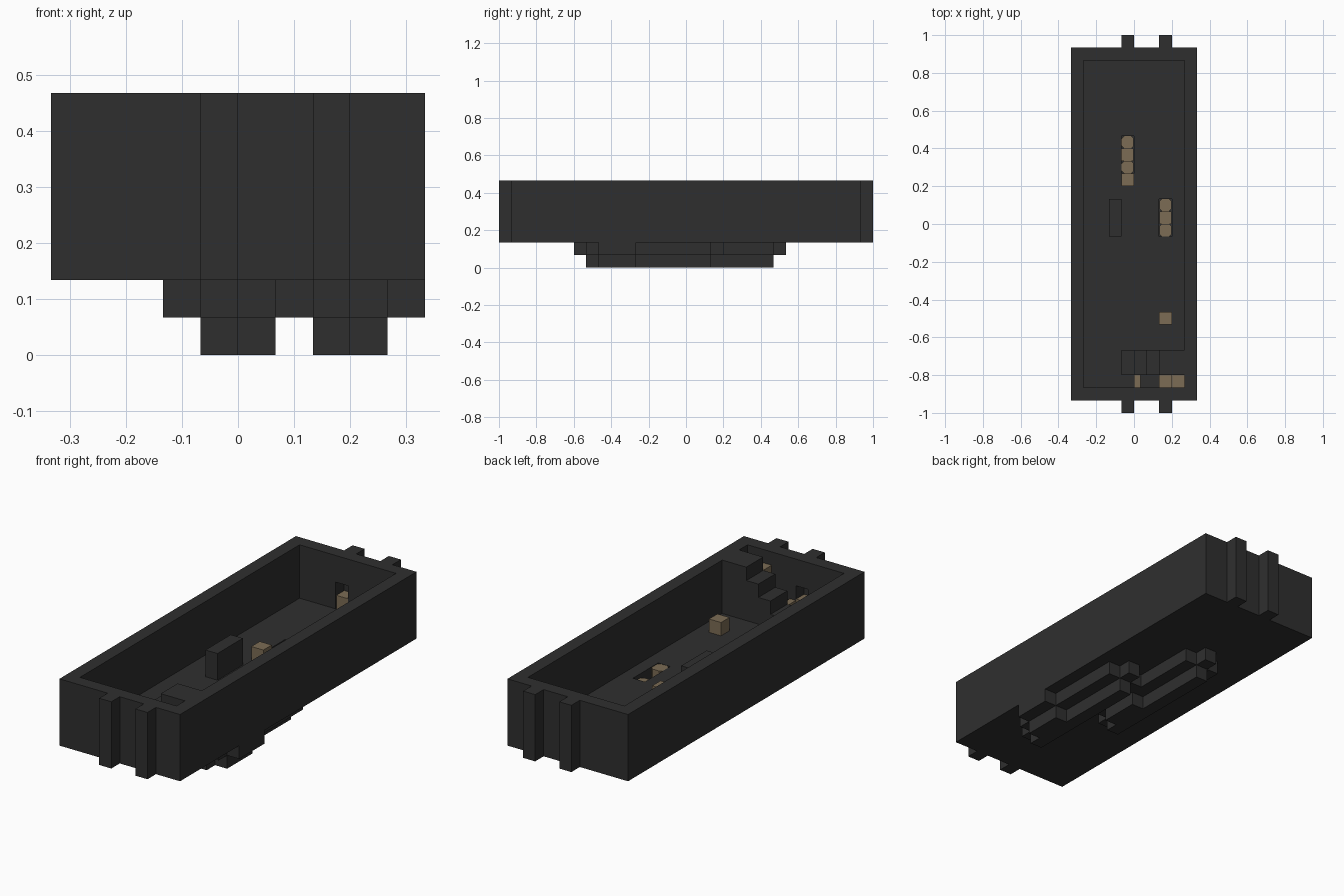
import bpy, bmesh, math
from itertools import product

UNIT = 1 / 15  # size of one block

cube = bpy.data.objects.get("Cube")
if cube:
    bpy.data.objects.remove(cube, do_unlink=True)


def material(name, color):
    mat = bpy.data.materials.new(name)
    mat.use_nodes = True
    mat.diffuse_color = color
    mat.node_tree.nodes["Principled BSDF"].inputs["Base Color"].default_value = color
    return mat


DARK = material("dark_stone", (0.028, 0.028, 0.028, 1))
TAN = material("tan_stone", (0.2, 0.15, 0.09, 1))


def cells(x, y, z):
    """All whole blocks inside the given ranges."""
    return set(product(range(*x), range(*y), range(*z)))


def finish(name, bm, mat):
    mesh = bpy.data.meshes.new(name)
    bm.to_mesh(mesh)
    bm.free()
    mesh.materials.append(mat)
    obj = bpy.data.objects.new(name, mesh)
    bpy.context.collection.objects.link(obj)
    return obj


def block_skin(name, filled, mat):
    """Outer skin of a set of blocks, with flat areas merged."""
    bm = bmesh.new()
    for cell in filled:
        for axis, step in product(range(3), (0, 1)):
            near = list(cell)
            near[axis] += 2 * step - 1
            if tuple(near) in filled:
                continue
            u, v = (axis + 1) % 3, (axis + 2) % 3
            ring = []
            for du, dv in ((0, 0), (1, 0), (1, 1), (0, 1)):
                p = list(cell)
                p[axis] += step
                p[u] += du
                p[v] += dv
                ring.append(bm.verts.new([c * UNIT for c in p]))
            bm.faces.new(ring if step else ring[::-1])
    bmesh.ops.remove_doubles(bm, verts=bm.verts, dist=UNIT / 100)
    bmesh.ops.dissolve_limit(bm, angle_limit=math.radians(1),
                             verts=bm.verts, edges=bm.edges)
    return finish(name, bm, mat)


def box(name, x, y, z, mat, chamfer=0):
    """Single box, optionally with its upright edges cut."""
    bm = bmesh.new()
    bmesh.ops.create_cube(bm, size=1)
    for v in bm.verts:
        v.co = [(r[0] if c < 0 else r[1]) * UNIT for c, r in zip(v.co, (x, y, z))]
    if chamfer:
        upright = [e for e in bm.edges
                   if abs(e.verts[0].co.z - e.verts[1].co.z) > UNIT / 10]
        bmesh.ops.bevel(bm, geom=upright, offset=chamfer * UNIT, segments=1,
                        affect='EDGES')
    return finish(name, bm, mat)


# Open tray with a block-thick floor and walls
hull = cells((-5, 5), (-14, 14), (2, 7)) - cells((-4, 4), (-13, 13), (3, 7))

# Upright ribs on both ends, each backing a niche in the wall
niches = set()
for x in (-1, 2):
    hull |= cells((x, x + 1), (-15, -14), (2, 7)) | cells((x, x + 1), (14, 15), (2, 7))
    niches |= cells((x, x + 1), (-14, -13), (3, 5)) | cells((x, x + 1), (13, 14), (3, 5))

# Two sunken channels, each with a side bay and an opening through the floor
channels, openings = set(), set()
for x, start in ((2, -8), (-1, -3)):
    channels |= cells((x, x + 1), (start, start + 10), (1, 2))
    channels |= cells((x + 1, x + 2), (start + 1, start + 4), (1, 2))
    openings |= cells((x, x + 1), (start + 7, start + 10), (1, 3))
for x, y, z in channels:
    hull |= {(x - 1, y, z), (x + 1, y, z), (x, y - 1, z), (x, y + 1, z), (x, y, z - 1)}
block_skin("hull", hull - niches - channels - openings, DARK)

# Staircase with a landing level with the rim
stairs = cells((2, 4), (-12, -10), (3, 7))
for i, x in enumerate((-1, 0, 1)):
    stairs |= cells((x, x + 1), (-12, -10), (3, 4 + i))
block_skin("staircase", stairs, DARK)

# Standing slab in the middle of the floor
box("standing_slab", (-2, -1), (-1, 2), (3, 5), DARK)

# Stepping stones inside the floor openings
for side, x, y in (("left", 2, -1), ("right", -1, 4)):
    for i, top in enumerate((2.98, 2, 2.7)):
        box(f"{side}_step_{i + 1}", (x + .02, x + .98), (y + i, y + i + 1),
            (1, top), TAN, 0.2 if i != 1 else 0)

# Loose tan blocks on the floor
box("left_floor_block", (2, 3), (-8, -7), (3, 4), TAN)
box("right_floor_block", (-1, 0), (3, 4), (3, 4), TAN)

# Tan blocks behind the staircase
box("rear_stair_block", (2, 3), (-13, -12), (3, 6), TAN)
box("rear_corner_block", (3, 4), (-13, -12), (3, 5.5), TAN)
box("small_stair_block", (0, 0.5), (-13, -12), (3, 3.9), TAN)

# Tan blocks resting in the wall niches
for x, y in product((-1, 2), (-14, 13)):
    end = "front" if y < 0 else "back"
    side = "right" if x < 0 else "left"
    box(f"{end}_{side}_niche_block", (x + .02, x + .98), (y + .05, y + .98), (3, 4), TAN)
